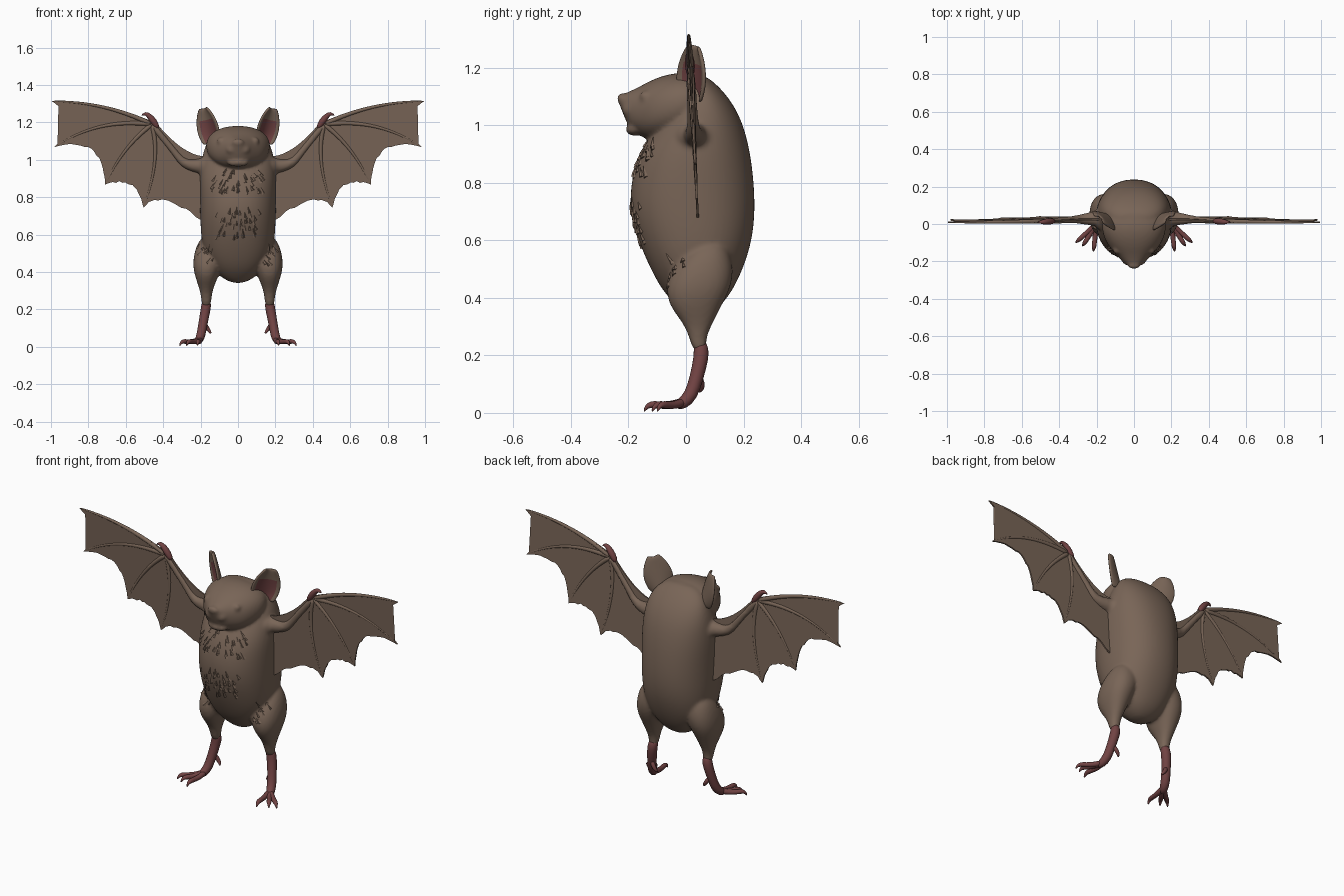
import bpy, bmesh, math, random
from mathutils import Vector
from mathutils.bvhtree import BVHTree

random.seed(4)
if "Cube" in bpy.data.objects:
    bpy.data.objects.remove(bpy.data.objects["Cube"], do_unlink=True)


def material(name, rgb):
    mat = bpy.data.materials.new(name)
    mat.use_nodes = True
    mat.diffuse_color = (*rgb, 1)
    mat.node_tree.nodes["Principled BSDF"].inputs["Base Color"].default_value = (*rgb, 1)
    return mat


FUR = material("brown fur", (0.19, 0.13, 0.095))
SKIN = material("dark pink skin", (0.165, 0.056, 0.056))
X, Y, Z = Vector((1, 0, 0)), Vector((0, 1, 0)), Vector((0, 0, 1))


def finish(name, bm, mats, mirror=False, subsurf=0, smooth=True, recalc=True):
    if recalc:
        bmesh.ops.recalc_face_normals(bm, faces=bm.faces)
    mesh = bpy.data.meshes.new(name)
    bm.to_mesh(mesh)
    bm.free()
    for mat in mats:
        mesh.materials.append(mat)
    if smooth:
        mesh.shade_smooth()
    ob = bpy.data.objects.new(name, mesh)
    bpy.context.collection.objects.link(ob)
    if mirror:
        ob.modifiers.new("Mirror", "MIRROR").use_mirror_merge = False
    if subsurf:
        sub = ob.modifiers.new("Subdivision", "SUBSURF")
        sub.levels = sub.render_levels = subsurf
    return ob


def loft(bm, sections, sides=24, power=0.9):
    """Closed skin over rounded sections given as (centre, u axis, v axis)."""
    def box(t):
        return math.copysign(abs(t) ** power, t)
    rings = []
    for c, u, v in sections:
        angles = [math.tau * i / sides for i in range(sides)]
        rings.append([bm.verts.new(c + u * box(math.cos(a)) + v * box(math.sin(a))) for a in angles])
    for a, b in zip(rings, rings[1:]):
        for i in range(sides):
            j = (i + 1) % sides
            bm.faces.new((a[i], a[j], b[j], b[i]))
    bm.faces.new(rings[0])
    bm.faces.new(rings[-1])


def tube(bm, points, ref=Y):
    """Tapered limb through (x, y, z, radius) points."""
    pos = [Vector(p[:3]) for p in points]
    sections = []
    for i, p in enumerate(points):
        t = pos[min(i + 1, len(pos) - 1)] - pos[max(i - 1, 0)]
        u = t.cross(ref).normalized()
        v = t.cross(u).normalized()
        sections.append((pos[i], u * p[3], v * p[3]))
    loft(bm, sections, sides=10, power=1)


def blob(bm, centre, size):
    res = bmesh.ops.create_uvsphere(bm, u_segments=16, v_segments=10, radius=1)
    for v in res["verts"]:
        v.co = Vector(a * s for a, s in zip(v.co, size)) + Vector(centre)


def arc(a, mid, b, n=12):
    """Points of a curve from a to b that passes through mid."""
    a, mid, b = Vector(a), Vector(mid), Vector(b)
    c = 2 * mid - (a + b) / 2
    return [a * (1 - t) ** 2 + c * 2 * t * (1 - t) + b * t * t for t in (i / n for i in range(n + 1))]


def wing_point(p):
    return Vector((p[0], 0.015 + 0.05 * (1.2 - p[1]), p[1]))


# Torso: height, front, back, half width
bm = bmesh.new()
torso = [(0.34, 0.01, 0.07, 0.03), (0.37, -0.03, 0.12, 0.09), (0.42, -0.08, 0.16, 0.14),
         (0.5, -0.125, 0.2, 0.185), (0.6, -0.168, 0.232, 0.2), (0.7, -0.197, 0.242, 0.204),
         (0.8, -0.194, 0.238, 0.206), (0.9, -0.167, 0.226, 0.208), (1.0, -0.1, 0.202, 0.198),
         (1.08, -0.04, 0.162, 0.175), (1.14, -0.02, 0.11, 0.14), (1.178, 0, 0.06, 0.07)]
loft(bm, [(Vector((0, (f + b) / 2, z)), X * w, Y * (b - f) / 2) for z, f, b, w in torso])

# Head: depth, bottom, top, half width
head = [(-0.234, 1.075, 1.1, 0.015), (-0.22, 1.045, 1.108, 0.036), (-0.2, 0.99, 1.116, 0.062),
        (-0.16, 0.96, 1.135, 0.1), (-0.12, 0.947, 1.158, 0.138), (-0.06, 0.95, 1.18, 0.167),
        (0, 0.97, 1.184, 0.176), (0.06, 1.0, 1.17, 0.15), (0.12, 1.03, 1.13, 0.09)]
loft(bm, [(Vector((0, y, (lo + hi) / 2)), X * w, Z * (hi - lo) / 2) for y, lo, hi, w in head])
blob(bm, (0, -0.222, 1.092), (0.034, 0.018, 0.02))
blob(bm, (0, -0.18, 0.985), (0.06, 0.03, 0.022))

# Muzzle, closed eyes, thighs and shoulders on both sides: height, x, y, width, depth
thigh = [(0.6, 0.12, 0.09, 0.05, 0.04), (0.57, 0.132, 0.08, 0.078, 0.07), (0.5, 0.148, 0.058, 0.088, 0.11),
         (0.43, 0.164, 0.042, 0.078, 0.113), (0.37, 0.168, 0.032, 0.06, 0.09), (0.31, 0.17, 0.042, 0.036, 0.05),
         (0.26, 0.169, 0.04, 0.027, 0.028), (0.21, 0.17, 0.05, 0.024, 0.024)]
for s in (1, -1):
    blob(bm, (s * 0.028, -0.185, 1.055), (0.042, 0.038, 0.034))
    blob(bm, (s * 0.09, -0.142, 1.1), (0.023, 0.02, 0.02))
    blob(bm, (s * 0.165, 0.03, 0.96), (0.055, 0.07, 0.06))
    loft(bm, [(Vector((s * x, y, z)), X * w, Y * d) for z, x, y, w, d in thigh])
    tube(bm, [(s * 0.14, 0.03, 0.97, 0.06), (s * 0.21, 0.03, 0.965, 0.042),
              (s * 0.29, 0.025, 0.975, 0.026), (s * 0.33, 0.024, 1.03, 0.02),
              (s * 0.4, 0.018, 1.115, 0.018), (s * 0.465, 0.016, 1.195, 0.019)])
body = finish("body", bm, [FUR], subsurf=2)
remesh = body.modifiers.new("Blend", "REMESH")
remesh.mode = "VOXEL"
remesh.voxel_size = 0.009
remesh.use_smooth_shade = True
soft = body.modifiers.new("Soften", "SMOOTH")
soft.factor, soft.iterations = 0.5, 3

# Fur tufts laid on the chest, belly and thighs
bpy.context.view_layer.update()
surface = BVHTree.FromObject(body, bpy.context.evaluated_depsgraph_get())
bm = bmesh.new()
for count, cx, half, low, high in ((45, 0, 0.15, 0.81, 0.93), (40, 0, 0.12, 0.57, 0.72),
                                   (12, 0.18, 0.04, 0.42, 0.53), (12, -0.18, 0.04, 0.42, 0.53)):
    for _ in range(count):
        x, z = cx + random.uniform(-half, half), random.uniform(low, high)
        p, n, _i, _d = surface.ray_cast(Vector((x, -1, z)), Y)
        if p is None:
            continue
        down = Vector((x * 5, 0, -1))
        down = (down - n * down.dot(n)).normalized()
        w = down.cross(n) * random.uniform(0.005, 0.012)
        a, b, c, t = [bm.verts.new(q) for q in (p - down * random.uniform(0.025, 0.045), p + w, p - w, p + n * 0.007)]
        for f in ((a, b, t), (a, t, c), (b, c, t), (a, c, b)):
            bm.faces.new(f)
finish("fur_tufts", bm, [FUR], smooth=False)

# Wing membrane with scalloped trailing edge
wrist, tips = (0.46, 1.19), [(0.995, 1.313), (0.982, 1.068), (0.71, 0.868), (0.505, 0.745), (0.17, 0.65)]
hollows = [(0.912, 1.2), (0.785, 1.055), (0.575, 0.868), (0.37, 0.778)]
outline = arc((0.15, 1.02), (0.285, 1.055), (0.44, 1.2)) + arc((0.46, 1.205), (0.72, 1.287), tips[0])[:-1]
for k, (a, mid, b) in enumerate(zip(tips, hollows, tips[1:])):
    edge = arc(a, mid, b, 16)[:-1]
    for i, p in enumerate(edge):
        if i and k:
            p.y += random.uniform(-0.006, 0.006)
    outline += edge
outline += [Vector(tips[-1]), Vector((0.13, 0.85))]
bm = bmesh.new()
bm.faces.new([bm.verts.new(wing_point(p)) for p in outline])
bmesh.ops.triangulate(bm, faces=bm.faces)
membrane = finish("wing_membranes", bm, [FUR], mirror=True, smooth=False)
solid = membrane.modifiers.new("Thickness", "SOLIDIFY")
solid.thickness, solid.offset = 0.008, 0

# Finger bones
bm = bmesh.new()
for tip, mid in zip(tips, [(0.72, 1.282), (0.735, 1.178), (0.602, 1.05), (0.445, 0.985)]):
    path = arc(wrist, mid, tip, 8)
    tube(bm, [(*wing_point(p), 0.014 - 0.0012 * i) for i, p in enumerate(path)])
finish("wing_fingers", bm, [FUR], mirror=True, subsurf=1)

# Hooked thumbs
bm = bmesh.new()
tube(bm, [(0.425, 0.016, 1.165, 0.012), (0.45, 0.014, 1.205, 0.02), (0.475, 0.012, 1.235, 0.016),
          (0.495, 0.01, 1.25, 0.011), (0.517, 0.01, 1.236, 0.003)])
finish("thumbs", bm, [SKIN], mirror=True, subsurf=1)

# Shins and clawed feet
bm = bmesh.new()
tube(bm, [(0.167, 0.046, 0.25, 0.02), (0.169, 0.053, 0.225, 0.028), (0.175, 0.053, 0.19, 0.028),
          (0.188, 0.036, 0.12, 0.025), (0.198, 0.018, 0.06, 0.026), (0.21, -0.012, 0.032, 0.024),
          (0.22, -0.035, 0.024, 0.014)])
for tx, ty in ((0.312, -0.1), (0.275, -0.118), (0.217, -0.146)):
    def along(f):
        return (0.2 + (tx - 0.2) * f, ty * f)
    tube(bm, [(*along(0), 0.042, 0.016), (*along(0.35), 0.026, 0.015), (*along(0.65), 0.027, 0.013),
              (*along(0.83), 0.03, 0.014), (*along(0.94), 0.022, 0.008), (*along(1), 0.004, 0.003)], ref=X)
tube(bm, [(0.18, 0.045, 0.125, 0.013), (0.165, 0.056, 0.1, 0.012), (0.152, 0.054, 0.083, 0.01),
          (0.144, 0.045, 0.07, 0.003)])
finish("feet", bm, [SKIN], mirror=True, subsurf=1)

# Cupped ears, pink inside, turned outward
bm = bmesh.new()
widths, cols = [0.8, 1.0, 1.1, 1.08, 0.95, 0.72, 0.35], 8
grid = []
for r, w in enumerate(widths):
    v = r / (len(widths) - 1)
    centre = Vector((0.148 + 0.045 * v, 0.005 + 0.015 * v, 1.09 + 0.185 * v))
    row = []
    for c in range(cols + 1):
        u = 2 * c / cols - 1
        cup = Vector((-0.6, 0.8, 0)) * 0.035 * (1 - u * u) * (1 - 0.6 * v)
        row.append(bm.verts.new(centre + Vector((0.048, 0.042, -0.012)) * u * w + cup))
    grid.append(row)
for r in range(len(widths) - 1):
    for c in range(cols):
        f = bm.faces.new((grid[r][c], grid[r][c + 1], grid[r + 1][c + 1], grid[r + 1][c]))
        f.normal_update()
        if f.normal.dot(Vector((0.6, -0.8, 0))) < 0:
            f.normal_flip()
        f.material_index = int(r < 4 and 0 < c < cols - 1)
ears = finish("ears", bm, [FUR, SKIN], mirror=True, recalc=False)
shell = ears.modifiers.new("Thickness", "SOLIDIFY")
shell.thickness, shell.offset = 0.014, -1
shell.material_offset = shell.material_offset_rim = -1
sub = ears.modifiers.new("Subdivision", "SUBSURF")
sub.levels = sub.render_levels = 2
